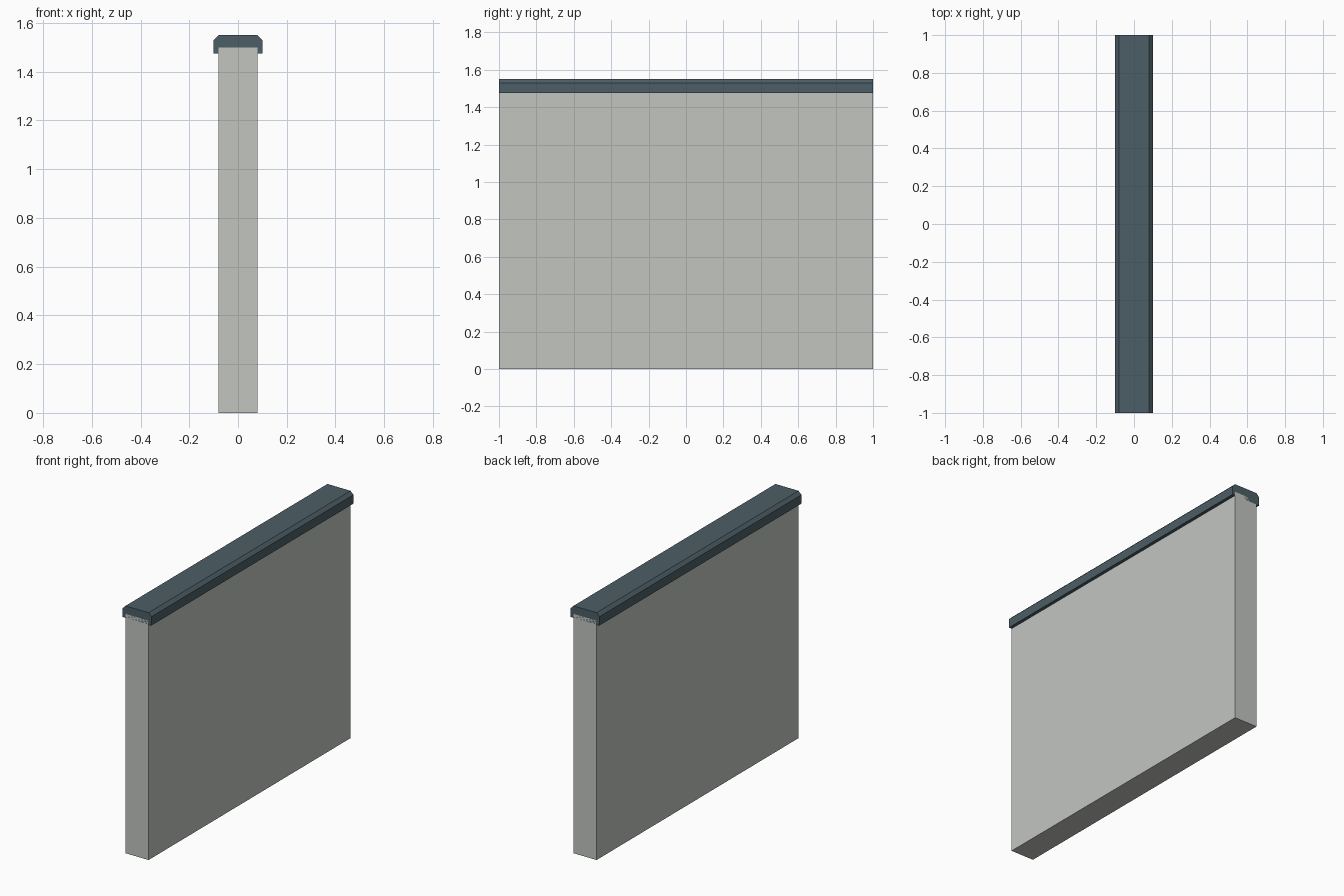
import bpy, bmesh

if "Cube" in bpy.data.objects:
    bpy.data.objects.remove(bpy.data.objects["Cube"])

LENGTH = 2.0


def extrude_profile(name, points, color):
    """Extrude an x/z profile along y, centred on y = 0."""
    bm = bmesh.new()
    face = bm.faces.new([bm.verts.new((x, -LENGTH / 2, z)) for x, z in points])
    ext = bmesh.ops.extrude_face_region(bm, geom=[face], use_keep_orig=True)
    verts = [g for g in ext["geom"] if isinstance(g, bmesh.types.BMVert)]
    bmesh.ops.translate(bm, verts=verts, vec=(0, LENGTH, 0))
    bmesh.ops.recalc_face_normals(bm, faces=bm.faces)
    mesh = bpy.data.meshes.new(name)
    bm.to_mesh(mesh)
    bm.free()
    mat = bpy.data.materials.new(name + "_material")
    mat.diffuse_color = (*color, 1)
    mat.use_nodes = True
    mat.node_tree.nodes["Principled BSDF"].inputs["Base Color"].default_value = mat.diffuse_color
    mesh.materials.append(mat)
    obj = bpy.data.objects.new(name, mesh)
    bpy.context.collection.objects.link(obj)
    return obj


def mirrored(half):
    """Complete a right-half profile with its mirror image."""
    return half + [(-x, z) for x, z in reversed(half)]


# Wall slab
extrude_profile("wall", mirrored([(0.08, 0), (0.08, 1.5)]), (0.54, 0.56, 0.53))

# Coping with chamfered top edges, overlapping the wall top
extrude_profile("wall_cap", mirrored([(0.1, 1.475), (0.1, 1.53), (0.08, 1.55)]),
                (0.073, 0.114, 0.133))
